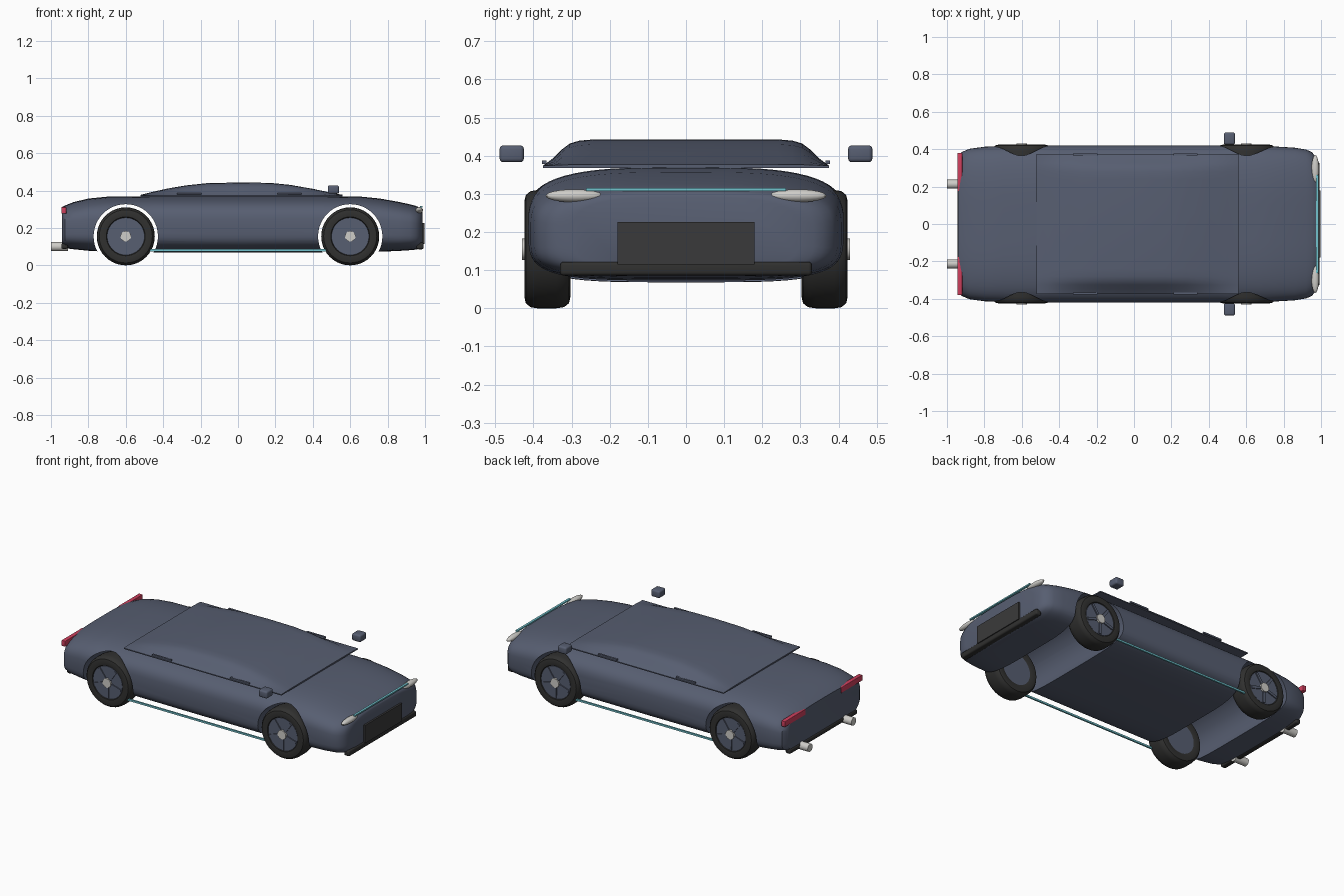
import bpy, bmesh, math
from mathutils import Matrix, Vector

if "Cube" in bpy.data.objects:
    bpy.data.objects.remove(bpy.data.objects["Cube"])


def material(name, r, g, b):
    m = bpy.data.materials.new(name)
    m.diffuse_color = (r, g, b, 1)
    m.use_nodes = True
    m.node_tree.nodes["Principled BSDF"].inputs["Base Color"].default_value = m.diffuse_color
    return m


BLUE = material("slate_blue_paint", 0.095, 0.112, 0.165)
RUBBER = material("black_rubber", 0.030, 0.030, 0.029)
TRIM = material("dark_trim", 0.042, 0.042, 0.043)
CYAN = material("cyan_light", 0.17, 0.55, 0.62)
RED = material("red_light", 0.62, 0.05, 0.11)
SILVER = material("silver", 0.62, 0.61, 0.58)


def finish(name, bm, mat, smooth=True, angle=35):
    bmesh.ops.recalc_face_normals(bm, faces=bm.faces)
    me = bpy.data.meshes.new(name)
    bm.to_mesh(me)
    bm.free()
    me.materials.append(mat)
    ob = bpy.data.objects.new(name, me)
    bpy.context.collection.objects.link(ob)
    if smooth:
        shade(ob, angle)
    return ob


def shade(ob, angle=35):
    bpy.ops.object.select_all(action='DESELECT')
    ob.select_set(True)
    bpy.context.view_layer.objects.active = ob
    bpy.ops.object.shade_smooth_by_angle(angle=math.radians(angle))


def loft(name, rings, mat):
    """Skin closed rings of points and cap both ends."""
    bm = bmesh.new()
    loops = [[bm.verts.new(p) for p in ring] for ring in rings]
    n = len(loops[0])
    for a, b in zip(loops, loops[1:]):
        for i in range(n):
            j = (i + 1) % n
            bm.faces.new((a[i], a[j], b[j], b[i]))
    bm.faces.new(loops[0])
    bm.faces.new(loops[-1])
    return finish(name, bm, mat)


def box(name, lo, hi, mat, bevel=0.0):
    lo, hi = Vector(lo), Vector(hi)
    bm = bmesh.new()
    bmesh.ops.create_cube(bm, size=1, matrix=Matrix.Translation((lo + hi) / 2)
                          @ Matrix.Diagonal((*(hi - lo), 1)))
    if bevel:
        bmesh.ops.bevel(bm, geom=bm.edges[:], offset=bevel, segments=3,
                        profile=0.5, affect='EDGES')
    return finish(name, bm, mat, smooth=bevel > 0)


def cylinder(name, center, r, length, axis, mat, segs=32):
    bm = bmesh.new()
    rot = Matrix.Rotation(math.pi / 2, 4, 'X' if axis == 'y' else 'Y')
    bmesh.ops.create_cone(bm, cap_ends=True, segments=segs, radius1=r, radius2=r,
                          depth=length, matrix=Matrix.Translation(center) @ rot)
    return finish(name, bm, mat)


# Body: rounded sections (x, half width, bottom z, top z)
SECTIONS = [(-0.94, 0.355, 0.096, 0.312), (-0.925, 0.383, 0.092, 0.32),
            (-0.88, 0.402, 0.086, 0.338), (-0.80, 0.413, 0.078, 0.357),
            (-0.70, 0.418, 0.072, 0.367), (-0.45, 0.42, 0.069, 0.37),
            (0.0, 0.42, 0.068, 0.37), (0.45, 0.42, 0.069, 0.37),
            (0.65, 0.418, 0.071, 0.368), (0.76, 0.414, 0.073, 0.357),
            (0.86, 0.408, 0.077, 0.339), (0.92, 0.398, 0.081, 0.326),
            (0.95, 0.385, 0.084, 0.318), (0.972, 0.36, 0.089, 0.309),
            (0.982, 0.335, 0.096, 0.302), (0.987, 0.295, 0.106, 0.292)]


def body_ring(x, w, z0, z1, n=64):
    zm = z0 + (z1 - z0) * 0.48
    ring = []
    for i in range(n):
        a = 2 * math.pi * i / n
        c, s = math.cos(a), math.sin(a)
        e = 2 / (3.3 if s > 0 else 4.2)
        h = z1 - zm if s > 0 else zm - z0
        ring.append((x, math.copysign(w * abs(c) ** e, c),
                     zm + math.copysign(h * abs(s) ** e, s)))
    return ring


body = loft("body", [body_ring(*s) for s in SECTIONS], BLUE)

# Wheel arches cut right across the body
for label, x in (("rear", -0.6), ("front", 0.6)):
    cutter = cylinder(label + "_arch_cutter", (x, 0, 0.155), 0.172, 1.2, 'y', BLUE, 48)
    cutter.hide_render = True
    cutter.hide_set(True)
    mod = body.modifiers.new(label + "_arch", 'BOOLEAN')
    mod.operation = 'DIFFERENCE'
    mod.solver = 'EXACT'
    mod.object = cutter
    bpy.context.view_layer.objects.active = body
    bpy.ops.object.modifier_apply(modifier=mod.name)
shade(body)

# Cabin shell: same width along its length, roof height follows a curve
ROOF = [(-0.52, 0.377), (-0.46, 0.392), (-0.38, 0.41), (-0.28, 0.427), (-0.17, 0.439),
        (0.0, 0.443), (0.17, 0.441), (0.28, 0.430), (0.40, 0.409), (0.50, 0.388),
        (0.56, 0.377)]
SIDE = [(0.375, 0), (0.347, 0.3), (0.325, 0.62), (0.305, 0.84), (0.28, 0.95), (0.24, 1)]


def cabin_ring(x, top):
    half = [(0.375, 0.368)] + [(y, 0.374 + (top - 0.374) * t) for y, t in SIDE]
    return [(x, y, z) for y, z in half] + [(x, -y, z) for y, z in reversed(half)]


loft("cabin", [cabin_ring(*r) for r in ROOF], BLUE)


# Wheels
def wheel(label, x, side):
    zc = 0.155
    profile = [(0.098, 0.31), (0.125, 0.303), (0.142, 0.307), (0.152, 0.32),
               (0.155, 0.34), (0.155, 0.39), (0.152, 0.408), (0.142, 0.42),
               (0.125, 0.424), (0.104, 0.421), (0.098, 0.412)]
    bm = bmesh.new()
    n = 40
    rings = [[bm.verts.new((x + r * math.cos(2 * math.pi * i / n), side * y,
                            zc + r * math.sin(2 * math.pi * i / n))) for i in range(n)]
             for r, y in profile]
    for k in range(len(rings)):
        a, b = rings[k], rings[(k + 1) % len(rings)]
        for i in range(n):
            j = (i + 1) % n
            bm.faces.new((a[i], a[j], b[j], b[i]))
    finish(label + "_tire", bm, RUBBER)
    cylinder(label + "_rim", (x, side * 0.364, zc), 0.1, 0.108, 'y', BLUE, 40)
    # Five raised spokes on the rim
    bm = bmesh.new()
    for k in range(5):
        m = (Matrix.Translation((x, side * 0.419, zc))
             @ Matrix.Rotation(2 * math.pi * k / 5 + 0.3, 4, 'Y')
             @ Matrix.Translation((0.056, 0, 0)) @ Matrix.Diagonal((0.08, 0.01, 0.016, 1)))
        bmesh.ops.create_cube(bm, size=1, matrix=m)
    finish(label + "_spokes", bm, BLUE, smooth=False)
    cylinder(label + "_hub", (x, side * 0.42, zc), 0.028, 0.02, 'y', SILVER, 24)


for side, sname in ((-1, "right"), (1, "left")):
    def span(y0, y1):
        return sorted((side * y0, side * y1))

    wheel("rear_" + sname + "_wheel", -0.6, side)
    wheel("front_" + sname + "_wheel", 0.6, side)

    # Mirrors
    y0, y1 = span(0.425, 0.489)
    box(sname + "_mirror", (0.48, y0, 0.383), (0.54, y1, 0.427), BLUE, 0.01)

    # Handles along the cabin sill
    y0, y1 = span(0.366, 0.378)
    for x, h in ((-0.26, "rear_"), (0.275, "front_")):
        box(h + sname + "_handle", (x - 0.065, y0, 0.378), (x + 0.065, y1, 0.388), BLUE)

    # Sill light strips
    y0, y1 = span(0.40, 0.41)
    box(sname + "_sill_light", (-0.475, y0, 0.075), (0.48, y1, 0.086), CYAN)

    # Headlights
    bm = bmesh.new()
    bmesh.ops.create_uvsphere(bm, u_segments=24, v_segments=12, radius=1,
                              matrix=Matrix.Translation((0.969, side * 0.293, 0.295))
                              @ Matrix.Diagonal((0.02, 0.075, 0.017, 1)))
    finish(sname + "_headlight", bm, SILVER)

    # Tail lights
    y0, y1 = span(0.175, 0.38)
    box(sname + "_tail_light", (-0.944, y0, 0.276), (-0.918, y1, 0.311), RED, 0.003)

    # Exhaust tips
    cylinder(sname + "_exhaust", (-0.955, side * 0.213, 0.1), 0.024, 0.09, 'x', SILVER, 24)

# Front light bar, grille, bumper lips
box("front_light_bar", (0.972, -0.262, 0.308), (0.986, 0.262, 0.316), CYAN)
box("grille", (0.975, -0.18, 0.115), (0.998, 0.18, 0.226), TRIM)
box("front_lip", (0.955, -0.33, 0.086), (0.993, 0.33, 0.122), RUBBER, 0.009)
box("rear_lip", (-0.945, -0.33, 0.088), (-0.91, 0.33, 0.118), RUBBER, 0.009)
